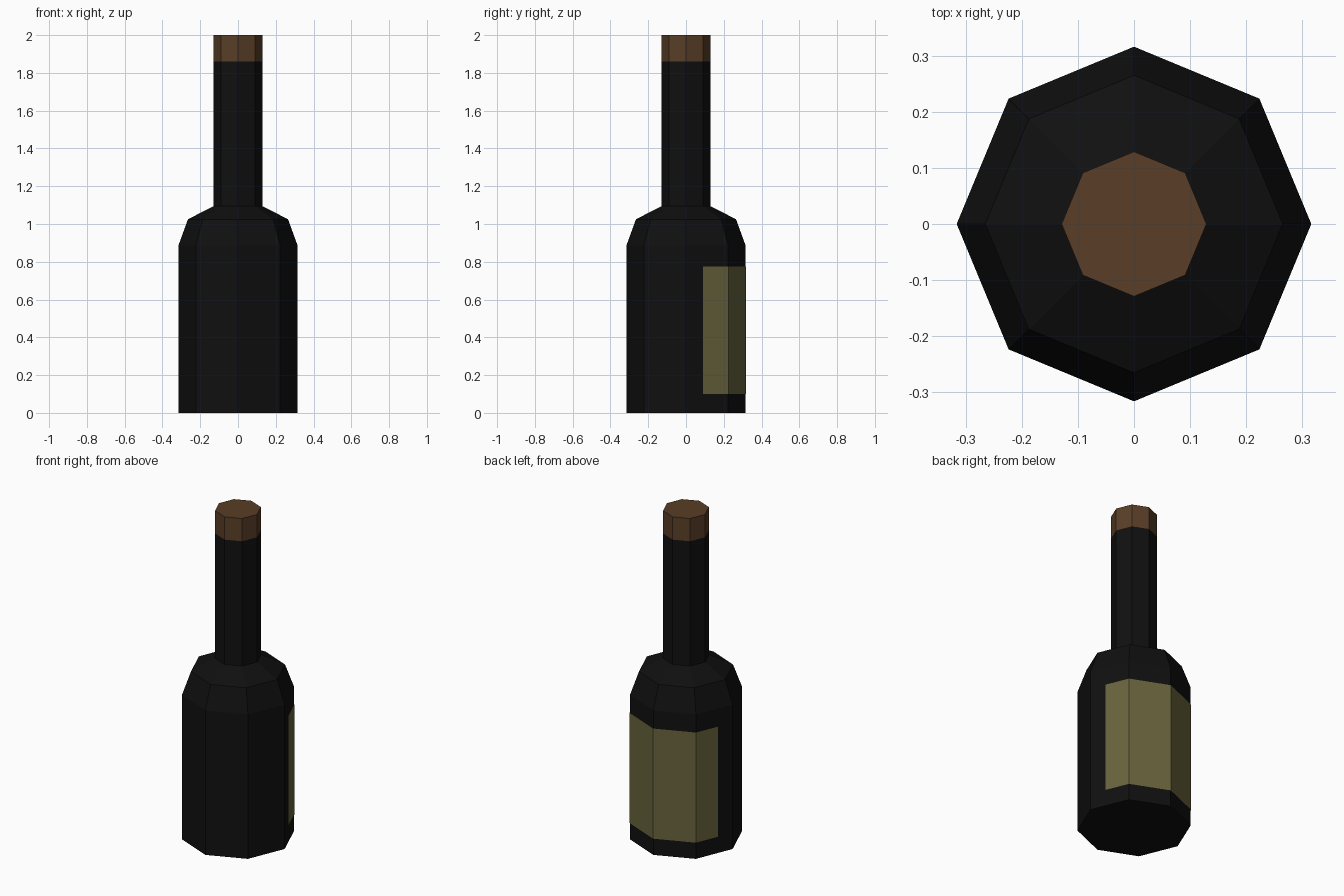
import bpy
import math

cube = bpy.data.objects.get("Cube")
if cube:
    bpy.data.objects.remove(cube, do_unlink=True)

SIDES = 8
BODY_R = 0.316
NECK_R = 0.129


def material(name, rgb):
    mat = bpy.data.materials.new(name)
    mat.use_nodes = True
    color = (*rgb, 1.0)
    mat.diffuse_color = color
    bsdf = mat.node_tree.nodes["Principled BSDF"]
    bsdf.inputs["Base Color"].default_value = color
    bsdf.inputs["Roughness"].default_value = 0.6
    return mat


def add_object(name, verts, faces, mat):
    mesh = bpy.data.meshes.new(name)
    mesh.from_pydata(verts, [], faces)
    mesh.materials.append(mat)
    obj = bpy.data.objects.new(name, mesh)
    bpy.context.collection.objects.link(obj)
    return obj


def lathe(name, profile, mat, cap_bottom=True, cap_top=True):
    """Spin (radius, height) pairs into a faceted solid."""
    verts, faces = [], []
    for r, z in profile:
        for i in range(SIDES):
            a = math.tau * i / SIDES
            verts.append((r * math.cos(a), r * math.sin(a), z))
    for k in range(len(profile) - 1):
        for i in range(SIDES):
            j = (i + 1) % SIDES
            lo, hi = k * SIDES, (k + 1) * SIDES
            faces.append((lo + i, lo + j, hi + j, hi + i))
    if cap_bottom:
        faces.append(tuple(reversed(range(SIDES))))
    if cap_top:
        faces.append(tuple(range(len(verts) - SIDES, len(verts))))
    return add_object(name, verts, faces, mat)


glass = material("dark glass", (0.005, 0.005, 0.005))
cork_brown = material("cork brown", (0.1, 0.048, 0.02))
paper = material("olive paper", (0.14, 0.125, 0.045))

# Bottle: straight body, two-step shoulder, long neck
lathe("bottle", [(BODY_R, 0), (BODY_R, 0.885), (0.265, 1.025),
                 (NECK_R, 1.095), (NECK_R, 1.86)], glass, cap_top=False)

# Cork closing the neck
lathe("cork", [(NECK_R, 1.86), (NECK_R, 2.0)], cork_brown, cap_bottom=False)

# Label wrapped round the back: two whole facets and part of one on each side
r = BODY_R + 0.002
d = r * math.sqrt(0.5)
edge_y = 0.09
edge_x = r + (d - r) * edge_y / d
path = [(edge_x, edge_y), (d, d), (0, r), (-d, d), (-edge_x, edge_y)]
verts = [(x, y, z) for z in (0.1, 0.775) for x, y in path]
n = len(path)
add_object("label", verts,
           [(i, i + 1, n + i + 1, n + i) for i in range(n - 1)], paper)
